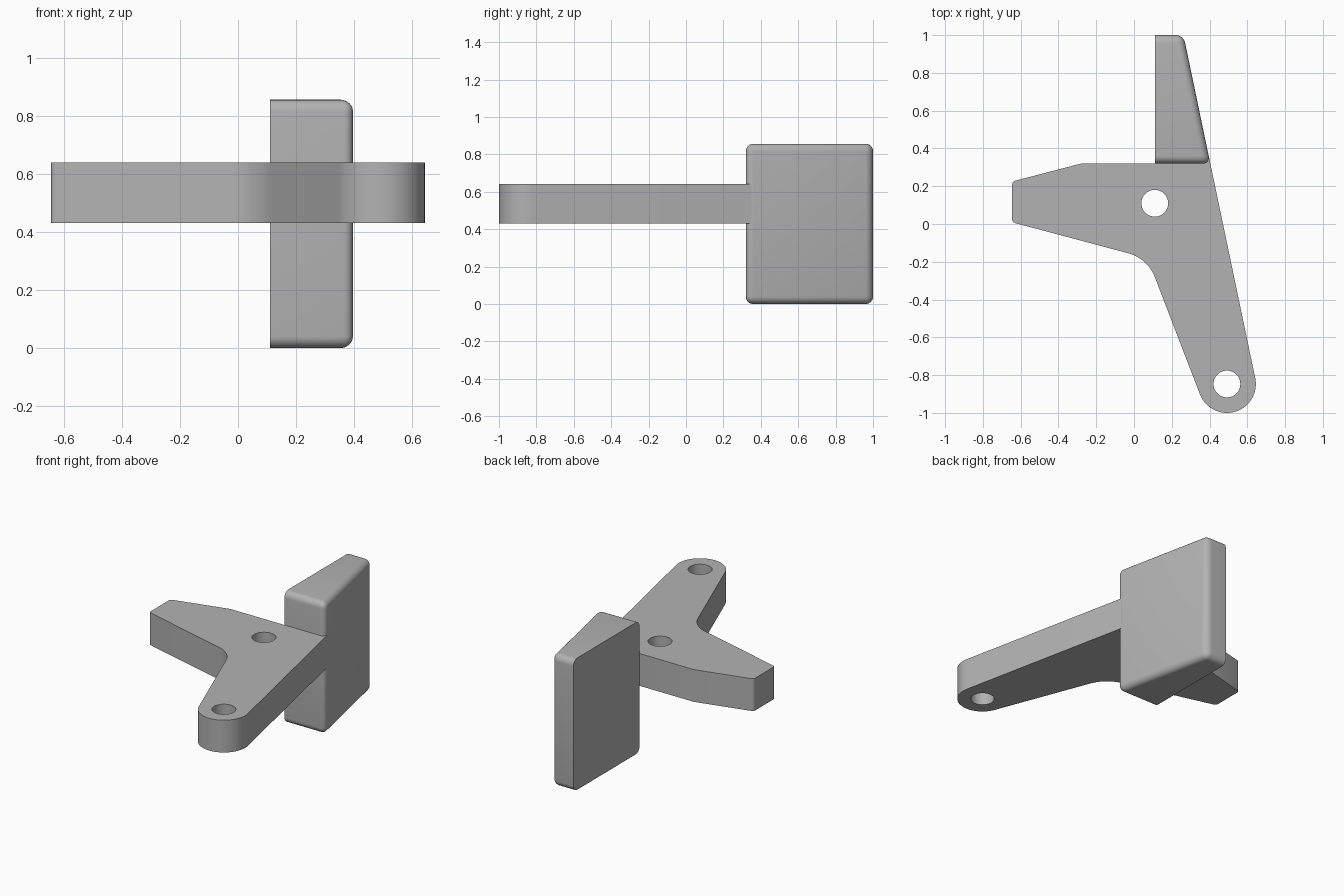
import bpy, bmesh, math
from mathutils import Vector

cube = bpy.data.objects.get("Cube")
if cube:
    bpy.data.objects.remove(cube, do_unlink=True)

grey = bpy.data.materials.new("plain grey")
grey.use_nodes = True
colour = (0.45, 0.45, 0.45, 1)
grey.diffuse_color = colour
grey.node_tree.nodes["Principled BSDF"].inputs["Base Color"].default_value = colour


def arc(centre, radius, start, end, steps):
    """Points along an arc, angles in degrees."""
    angles = [math.radians(start + (end - start) * i / steps) for i in range(steps + 1)]
    return [(centre[0] + radius * math.cos(a), centre[1] + radius * math.sin(a)) for a in angles]


def fillet(before, corner, after, radius, steps):
    """Round a profile corner with a tangent arc."""
    c = Vector(corner)
    u, v = (Vector(before) - c).normalized(), (Vector(after) - c).normalized()
    half = u.angle(v) / 2
    centre = c + (u + v).normalized() * radius / math.sin(half)
    p, q = [c + d * radius / math.tan(half) - centre for d in (u, v)]
    sweep = math.pi - 2 * half
    return [tuple(centre + (p * math.sin(sweep * (1 - t)) + q * math.sin(sweep * t)) / math.sin(sweep))
            for t in [i / steps for i in range(steps + 1)]]


def finish(obj):
    bpy.ops.object.select_all(action="DESELECT")
    obj.select_set(True)
    bpy.context.view_layer.objects.active = obj
    bpy.ops.object.convert(target="MESH")
    obj = bpy.context.object
    bm = bmesh.new()
    bm.from_mesh(obj.data)
    bmesh.ops.remove_doubles(bm, verts=bm.verts, dist=0.0005)
    bmesh.ops.recalc_face_normals(bm, faces=bm.faces)
    bm.to_mesh(obj.data)
    bm.free()
    obj.data.materials.clear()
    obj.data.materials.append(grey)
    bpy.ops.object.shade_smooth_by_angle(angle=math.radians(30))


# Bell crank arm: flat outline with two pivot holes
eye, boss, hole_radius = (0.492, -0.847), (0.11, 0.11), 0.071
end_low, end_high = (-0.645, 0.009), (-0.645, 0.225)
elbow, shoulder = (0.072, -0.182), (-0.28, 0.32)
eye_arc = arc(eye, 0.153, 201.2, 371.8, 32)
outline = fillet(end_high, end_low, elbow, 0.02, 5)
outline += fillet(end_low, elbow, eye_arc[0], 0.208, 12)
outline += eye_arc
outline += [(0.398, 0.35), (0.2, 0.35), (0.2, 0.32), shoulder]
outline += fillet(shoulder, end_high, end_low, 0.02, 5)

curve = bpy.data.curves.new("crank_arm", "CURVE")
curve.dimensions = "2D"
curve.fill_mode = "BOTH"
curve.extrude = 0.105
for points in (outline, arc(eye, hole_radius, 0, 350, 35), arc(boss, hole_radius, 0, 350, 35)):
    spline = curve.splines.new("POLY")
    spline.points.add(len(points) - 1)
    for point, (x, y) in zip(spline.points, points):
        point.co = (x, y, 0, 1)
    spline.use_cyclic_u = True
arm = bpy.data.objects.new("crank_arm", curve)
arm.location.z = 0.536
bpy.context.collection.objects.link(arm)
finish(arm)

# Pedal pad: tapered block, rounded everywhere except around its flat inner face
inner = 0.11
bm = bmesh.new()
base = bm.faces.new([bm.verts.new((x, y, 0)) for x, y in
                     ((inner, 0.32), (0.404, 0.32), (0.262, 1), (inner, 1))])
top = bmesh.ops.extrude_face_region(bm, geom=[base])["geom"]
bmesh.ops.translate(bm, vec=(0, 0, 0.857), verts=[v for v in top if isinstance(v, bmesh.types.BMVert)])
bmesh.ops.recalc_face_normals(bm, faces=bm.faces)
rounded = [e for e in bm.edges if any(v.co.x > inner + 0.01 for v in e.verts)]
bmesh.ops.bevel(bm, geom=rounded, offset=0.04, offset_type="OFFSET", segments=6,
                profile=0.5, affect="EDGES", clamp_overlap=True)
mesh = bpy.data.meshes.new("pedal_pad")
bm.to_mesh(mesh)
bm.free()
pad = bpy.data.objects.new("pedal_pad", mesh)
bpy.context.collection.objects.link(pad)
finish(pad)
